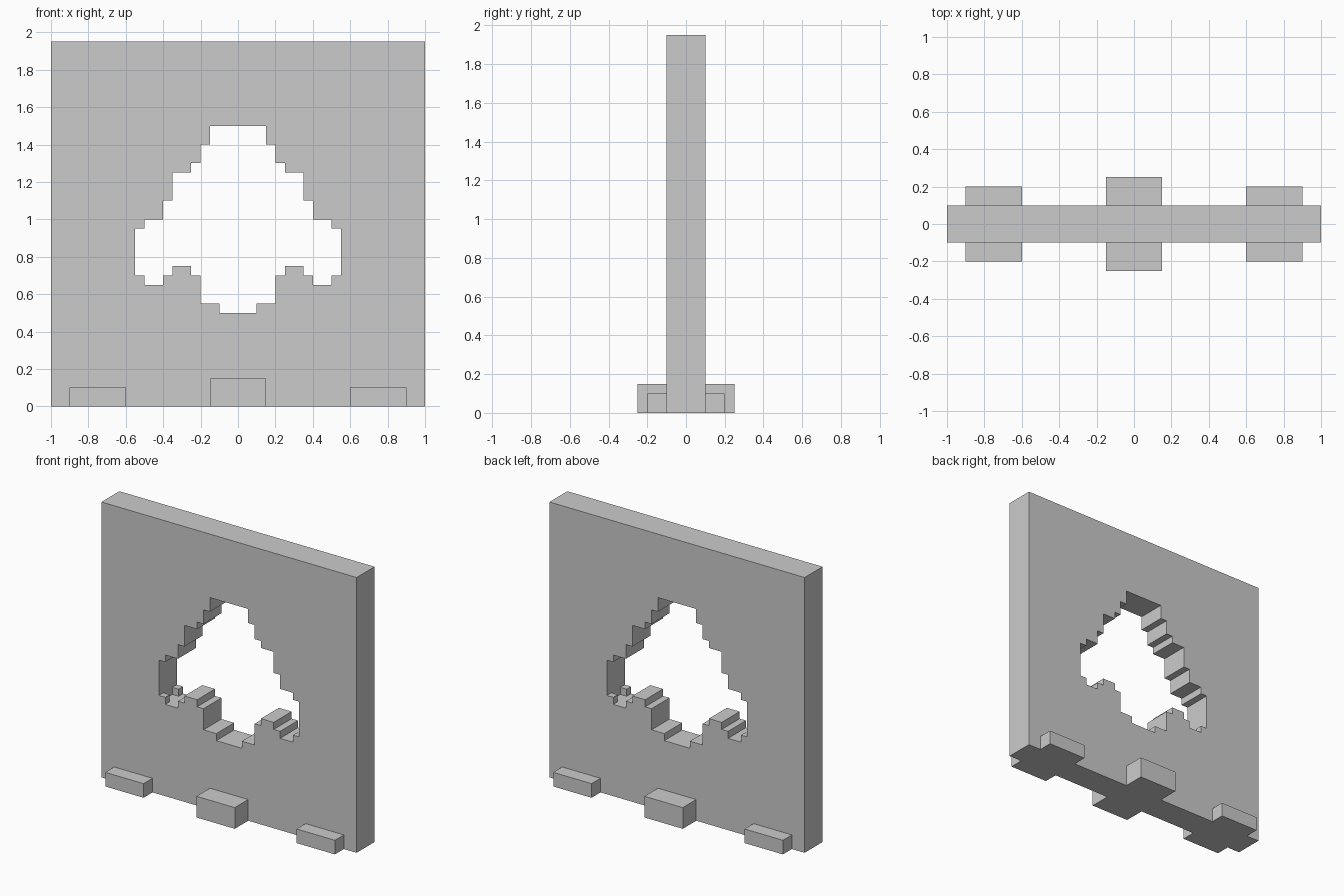
import bpy
import bmesh

if "Cube" in bpy.data.objects:
    bpy.data.objects.remove(bpy.data.objects["Cube"])


def finish(bm, name):
    bmesh.ops.recalc_face_normals(bm, faces=bm.faces)
    mesh = bpy.data.meshes.new(name)
    bm.to_mesh(mesh)
    bm.free()
    obj = bpy.data.objects.new(name, mesh)
    bpy.context.collection.objects.link(obj)
    return obj


def box(name, x, y, z):
    """Axis-aligned box from (min, max) ranges."""
    bm = bmesh.new()
    bmesh.ops.create_cube(bm, size=1)
    for v in bm.verts:
        v.co = [r[0] if c < 0 else r[1] for c, r in zip(v.co, (x, y, z))]
    return finish(bm, name)


def prism(name, outline, depth):
    """Front-view outline extruded from -depth to +depth in y."""
    bm = bmesh.new()
    face = bm.faces.new([bm.verts.new((x, -depth, z)) for x, z in outline])
    ext = bmesh.ops.extrude_face_region(bm, geom=[face])["geom"]
    moved = [g for g in ext if isinstance(g, bmesh.types.BMVert)]
    bmesh.ops.translate(bm, verts=moved, vec=(0, 2 * depth, 0))
    return finish(bm, name)


def cut(target, cutter):
    mod = target.modifiers.new(cutter.name, 'BOOLEAN')
    mod.operation = 'DIFFERENCE'
    mod.solver = 'EXACT'
    mod.object = cutter
    cutter.hide_render = True
    cutter.hide_set(True)


# Upright slab
slab = box("slab", (-1, 1), (-0.1, 0.1), (0, 1.95))

# Stepped opening: right half from top to bottom, mirrored to the left
half = [(.15, 1.5), (.15, 1.4), (.2, 1.4), (.2, 1.3), (.25, 1.3), (.25, 1.25),
        (.35, 1.25), (.35, 1.1), (.4, 1.1), (.4, 1.0), (.5, 1.0), (.5, .95),
        (.55, .95), (.55, .7), (.5, .7), (.5, .65), (.4, .65), (.4, .7),
        (.35, .7), (.35, .75), (.25, .75), (.25, .7), (.2, .7), (.2, .55),
        (.1, .55), (.1, .5)]
outline = half + [(-x, z) for x, z in reversed(half)]
cut(slab, prism("opening_cutter", outline, 0.2))

# Small notches in the middle of the outer ledges
for side, xs in (("left", (-0.55, -0.45)), ("right", (0.45, 0.55))):
    cut(slab, box(f"{side}_notch_cutter", xs, (-0.05, 0.05), (0.65, 0.8)))

# Feet on the front and back of the slab
for name, cx, reach, height in (("left_foot", -0.75, 0.2, 0.1),
                                ("middle_foot", 0, 0.25, 0.15),
                                ("right_foot", 0.75, 0.2, 0.1)):
    xs = (cx - 0.15, cx + 0.15)
    box(f"front_{name}", xs, (-reach, -0.1), (0, height))
    box(f"back_{name}", xs, (0.1, reach), (0, height))
